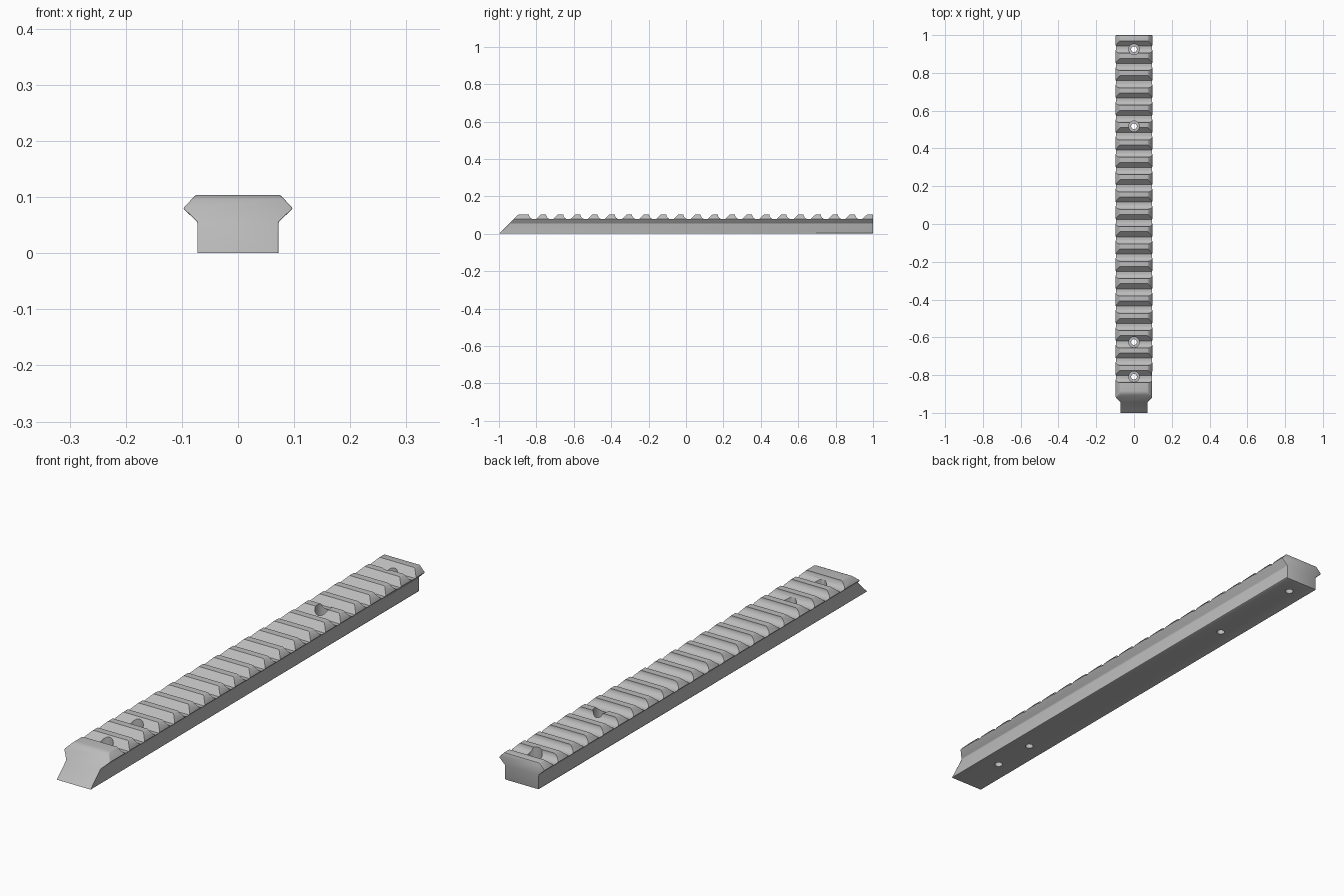
import bpy, bmesh, math
from mathutils import Matrix, Vector

cube = bpy.data.objects.get("Cube")
if cube:
    bpy.data.objects.remove(cube, do_unlink=True)

TOP, FLOOR = 0.104, 0.078
PITCH, FIRST_SLOT, SLOTS = 0.0918, -0.802, 20
HOLES = (-0.808, -0.625, 0.517, 0.925)

grey = bpy.data.materials.new("rail grey")
grey.use_nodes = True
colour = (0.5, 0.5, 0.5, 1)
grey.diffuse_color = colour
grey.node_tree.nodes["Principled BSDF"].inputs["Base Color"].default_value = colour


def make_object(name, bm):
    bmesh.ops.recalc_face_normals(bm, faces=bm.faces[:])
    mesh = bpy.data.meshes.new(name)
    bm.to_mesh(mesh)
    bm.free()
    mesh.materials.append(grey)
    ob = bpy.data.objects.new(name, mesh)
    bpy.context.collection.objects.link(ob)
    return ob


def prism(bm, points, offset):
    """Extrude a closed outline along the offset."""
    face = bm.faces.new([bm.verts.new(p) for p in points])
    new = bmesh.ops.extrude_face_region(bm, geom=[face])["geom"]
    bmesh.ops.translate(bm, vec=offset,
                        verts=[v for v in new if isinstance(v, bmesh.types.BMVert)])


# Rail body: mirrored cross-section with a sloped nose
half = [(0.072, 0), (0.072, 0.055), (0.098, 0.08), (0.075, TOP)]
outline = half + [(-x, z) for x, z in reversed(half)]
bm = bmesh.new()
prism(bm, [(x, -1, z) for x, z in outline], Vector((0, 2, 0)))
cut = bmesh.ops.bisect_plane(bm, geom=bm.verts[:] + bm.edges[:] + bm.faces[:],
                             plane_co=(0, -1, 0), plane_no=(0, -1, 1), clear_outer=True)
bmesh.ops.contextual_create(
    bm, geom=[e for e in cut["geom_cut"] if isinstance(e, bmesh.types.BMEdge)])
nose = [e for e in bm.edges
        if all(v.co.z > TOP - 0.001 and v.co.y < 0 for v in e.verts)]
bmesh.ops.bevel(bm, geom=nose, offset=0.012, segments=4, profile=0.5, affect='EDGES')
rail = make_object("rail", bm)
edge = rail.modifiers.new("edge softening", 'BEVEL')
edge.width, edge.segments = 0.003, 2
edge.limit_method, edge.angle_limit = 'ANGLE', math.radians(30)

# Cross slots: curved rear wall, flat floor, sloped front wall
bm = bmesh.new()
r = TOP - FLOOR
for k in range(SLOTS):
    y = FIRST_SLOT + k * PITCH
    arc = [(y - 0.012 - r * math.cos(a), TOP - r * math.sin(a))
           for a in (math.pi / 2 * i / 8 for i in range(9))]
    pts = [(y - 0.038, 0.13)] + arc + [(y, FLOOR), (y + 0.027, TOP), (y + 0.027, 0.13)]
    prism(bm, [(-0.15, py, pz) for py, pz in pts], Vector((0.3, 0, 0)))
cutters = [make_object("slot_cutter", bm)]

# Screw holes: wide counterbore over a narrow through hole
for name, radius, low in (("counterbore_cutter", 0.028, 0.045),
                          ("screw_hole_cutter", 0.015, -0.05)):
    bm = bmesh.new()
    for y in HOLES:
        bmesh.ops.create_cone(bm, cap_ends=True, segments=32, radius1=radius,
                              radius2=radius, depth=0.2 - low,
                              matrix=Matrix.Translation((0, y, (0.2 + low) / 2)))
    cutters.append(make_object(name, bm))

for c in cutters:
    c.hide_render = True
    mod = rail.modifiers.new(c.name, 'BOOLEAN')
    mod.operation, mod.solver, mod.object = 'DIFFERENCE', 'EXACT', c

# Bake the cuts and drop the helpers
graph = bpy.context.evaluated_depsgraph_get()
baked = bpy.data.meshes.new_from_object(rail.evaluated_get(graph))
rail.modifiers.clear()
rail.data = baked
for c in cutters:
    bpy.data.objects.remove(c, do_unlink=True)

bpy.ops.object.select_all(action='DESELECT')
rail.select_set(True)
bpy.context.view_layer.objects.active = rail
bpy.ops.object.shade_smooth_by_angle(angle=math.radians(30))
